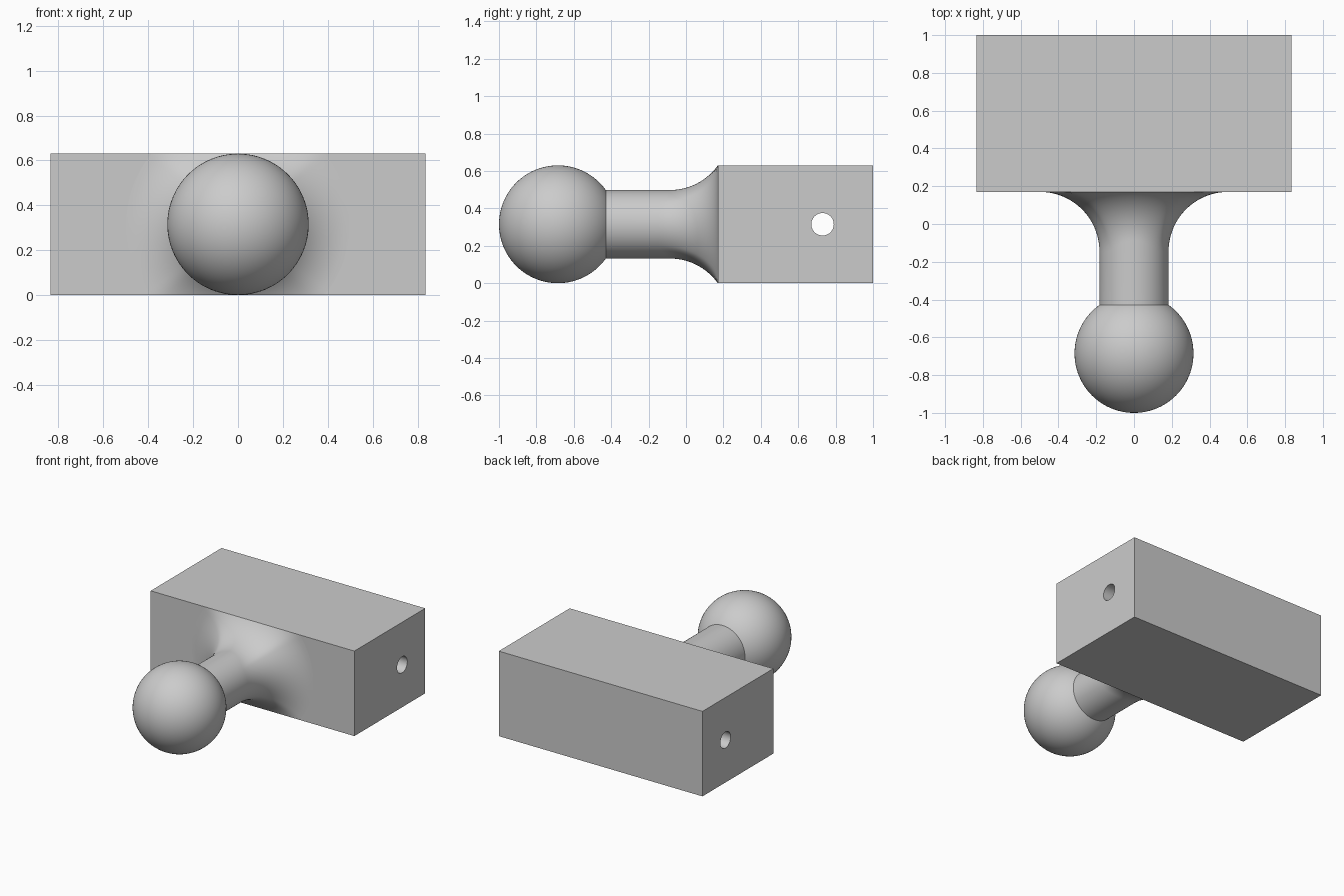
import bpy, bmesh
from math import sin, cos, asin, pi, sqrt

if "Cube" in bpy.data.objects:
    bpy.data.objects.remove(bpy.data.objects["Cube"], do_unlink=True)

BALL_R = 0.315      # also half the block height and the fillet radius
NECK_R = 0.183
BALL_Y = -0.685
BLOCK_Y = 0.17      # front face of the block
HALF_W = 0.835

grey = bpy.data.materials.new("plain grey")
grey.use_nodes = True
grey.diffuse_color = (0.6, 0.6, 0.6, 1)
grey.node_tree.nodes["Principled BSDF"].inputs["Base Color"].default_value = (0.6, 0.6, 0.6, 1)


def finish(obj, name, angle=pi / 6):
    obj.name = name
    obj.data.materials.clear()
    obj.data.materials.append(grey)
    bpy.ops.object.select_all(action='DESELECT')
    obj.select_set(True)
    bpy.context.view_layer.objects.active = obj
    bpy.ops.object.shade_smooth_by_angle(angle=angle)


# Block with a cross hole through its ends
bpy.ops.mesh.primitive_cube_add(size=1, location=(0, (1 + BLOCK_Y) / 2, BALL_R))
block = bpy.context.object
block.scale = (2 * HALF_W, 1 - BLOCK_Y, 2 * BALL_R)
bpy.ops.object.transform_apply(location=True, rotation=True, scale=True)
bpy.ops.mesh.primitive_cylinder_add(vertices=48, radius=0.06, depth=2,
                                    location=(0, 0.73, BALL_R), rotation=(0, pi / 2, 0))
drill = bpy.context.object
drill.hide_render = True
cut = block.modifiers.new("cross hole", 'BOOLEAN')
cut.operation = 'DIFFERENCE'
cut.solver = 'EXACT'
cut.object = drill
bpy.context.view_layer.objects.active = block
bpy.ops.object.modifier_apply(modifier=cut.name)
bpy.data.objects.remove(drill, do_unlink=True)
finish(block, "block")

# Ball
bpy.ops.mesh.primitive_uv_sphere_add(segments=96, ring_count=48, radius=BALL_R,
                                     location=(0, BALL_Y, BALL_R), rotation=(pi / 2, 0, 0))
finish(bpy.context.object, "ball")

# Neck: a round shaft flaring into the block, the flare stopping at the block edges
flare_r = NECK_R + BALL_R
corner = asin(BALL_R / flare_r)
quarter = [corner * i / 16 for i in range(16)]
quarter += [corner + (pi / 2 - corner) * i / 20 for i in range(20)]
angles = quarter + [pi - a for a in [pi / 2] + quarter[:0:-1]]
angles += [a + pi for a in angles]


def neck_section(a):
    """Points from the ball to the block along one direction around the axis."""
    end_r = min(flare_r, BALL_R / max(abs(sin(a)), 0.01))
    reach = sqrt(BALL_R ** 2 - (flare_r - end_r) ** 2)
    sweep = asin(min(1, reach / BALL_R))
    start_y = BLOCK_Y - reach
    points = [(NECK_R, BALL_Y + 0.24)]
    for i in range(21):
        t = sweep * i / 20
        points.append((flare_r - BALL_R * cos(t), start_y + BALL_R * sin(t)))
    return [(r * cos(a), y, BALL_R + r * sin(a)) for r, y in points]


bm = bmesh.new()
rows = [[bm.verts.new(p) for p in neck_section(a)] for a in angles]
for row, nxt in zip(rows, rows[1:] + rows[:1]):
    for i in range(len(row) - 1):
        bm.faces.new((row[i], row[i + 1], nxt[i + 1], nxt[i]))
bmesh.ops.recalc_face_normals(bm, faces=bm.faces)
mesh = bpy.data.meshes.new("neck")
bm.to_mesh(mesh)
bm.free()
neck = bpy.data.objects.new("neck", mesh)
bpy.context.collection.objects.link(neck)
finish(neck, "neck")
